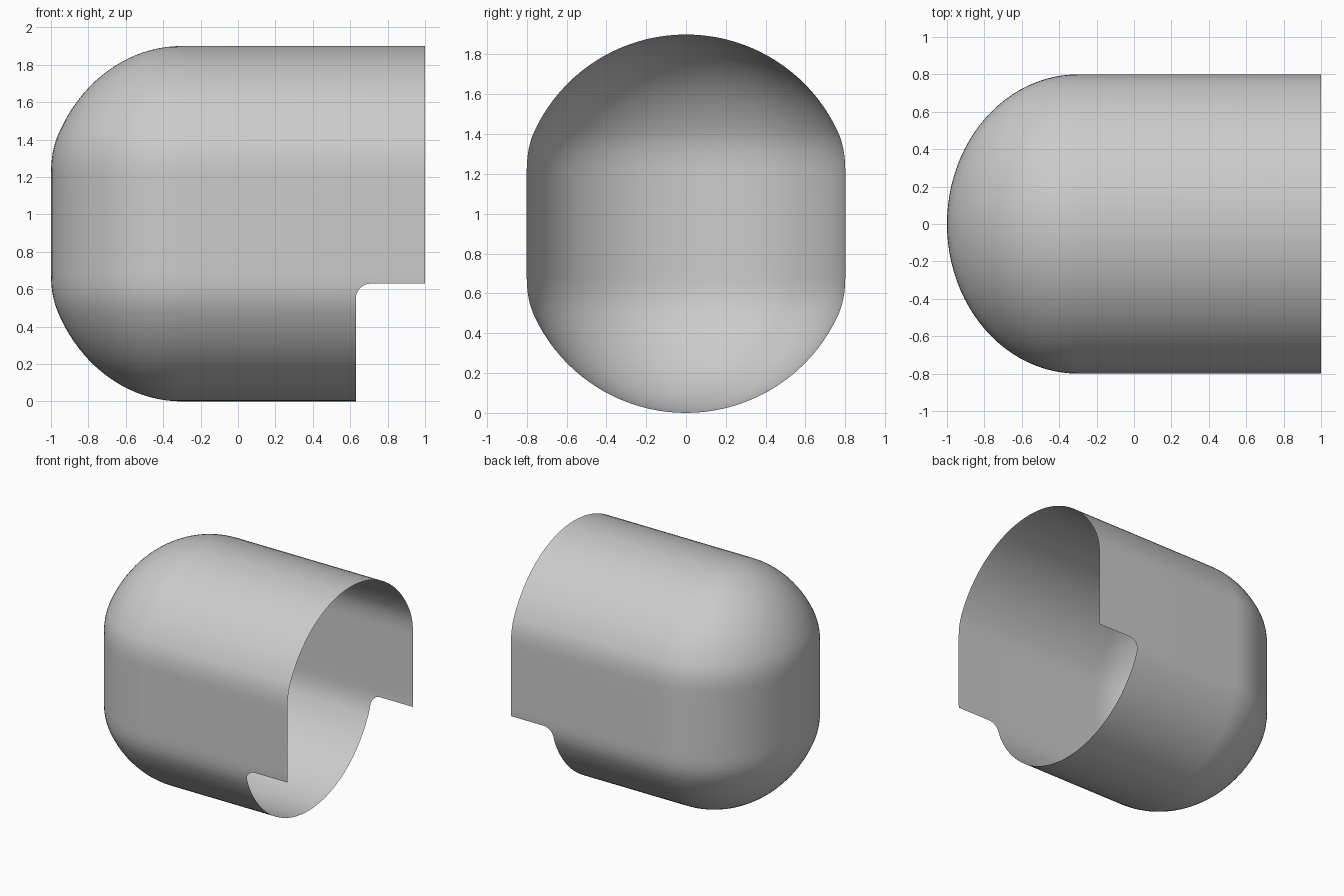
import bpy, bmesh, math

cube = bpy.data.objects.get("Cube")
if cube:
    bpy.data.objects.remove(cube, do_unlink=True)

MID, R, FLAT, BEND = 0.95, 0.84, 0.25, 0.465
DOME_X, NOSE, HALF = -0.3, 0.7, 0.8
NOTCH, FILLET = 0.63, 0.08


def half_width(z):
    """Flat sides, a quick soft bend, then a round crown and belly."""
    d = abs(z - MID)
    if d <= FLAT:
        return HALF
    off = MID - R
    if d >= BEND:
        return math.sqrt(max(0, R * R - (d - off) ** 2))
    h = BEND - FLAT
    t = (d - FLAT) / h
    end = math.sqrt(R * R - (BEND - off) ** 2)
    slope = -(BEND - off) / end
    return (HALF + (end - HALF) * t * t * (3 - 2 * t)
            + slope * h * t * t * (t - 1))


def notch_x(z):
    """Notch edge with a rounded inner corner."""
    d = min(max(z - (NOTCH - FILLET), 0), FILLET)
    return NOTCH + FILLET - math.sqrt(FILLET ** 2 - d * d)


# Heights of the rings
start = math.asin((BEND - MID + R) / R)
steps = [FLAT * i / 3 for i in range(4)]
steps += [FLAT + (BEND - FLAT) * i / 8 for i in range(1, 8)]
steps += [MID - R + R * math.sin(start + (math.pi / 2 - start) * i / 20)
          for i in range(21)]
levels = {round(MID + s * k, 4) for s in steps for k in (-1, 1)}
levels |= {round(NOTCH - FILLET + FILLET * math.sin(math.pi / 2 * i / 8), 4)
           for i in range(9)}
levels = sorted(levels)

# Shell: each ring runs along one side, round the nose and back
bm = bmesh.new()
rings = []
N = 48
for z in levels:
    w, m = half_width(z), notch_x(z)
    path = [(1, w), (m, w)]
    for i in range(N + 1):
        a = math.pi * i / N
        path.append((DOME_X - NOSE * w / HALF * math.sin(a), w * math.cos(a)))
    path += [(m, -w), (1, -w)]
    rings.append([bm.verts.new((x, y, z)) for x, y in path])
for z, lo, hi in zip(levels, rings, rings[1:]):
    for i in range(len(lo) - 1):
        if i in (0, len(lo) - 2) and z < NOTCH - 0.001:
            continue
        bm.faces.new((lo[i], hi[i], hi[i + 1], lo[i + 1]))
bmesh.ops.remove_doubles(bm, verts=bm.verts, dist=0.0005)
loose = [v for v in bm.verts if not v.link_faces]
bmesh.ops.delete(bm, geom=loose, context='VERTS')
bmesh.ops.recalc_face_normals(bm, faces=bm.faces)
# Make the normals face outward
top = max(bm.faces, key=lambda f: f.calc_center_median().z)
if top.normal.z < 0:
    bmesh.ops.reverse_faces(bm, faces=bm.faces)

mesh = bpy.data.meshes.new("shell")
bm.to_mesh(mesh)
bm.free()
shell = bpy.data.objects.new("shell", mesh)
bpy.context.collection.objects.link(shell)

grey = bpy.data.materials.new("light grey")
grey.use_nodes = True
grey.diffuse_color = (0.6, 0.6, 0.6, 1)
grey.node_tree.nodes["Principled BSDF"].inputs["Base Color"].default_value = (0.6, 0.6, 0.6, 1)
mesh.materials.append(grey)

bpy.context.view_layer.objects.active = shell
shell.select_set(True)
bpy.ops.object.shade_smooth_by_angle(angle=math.radians(40))
